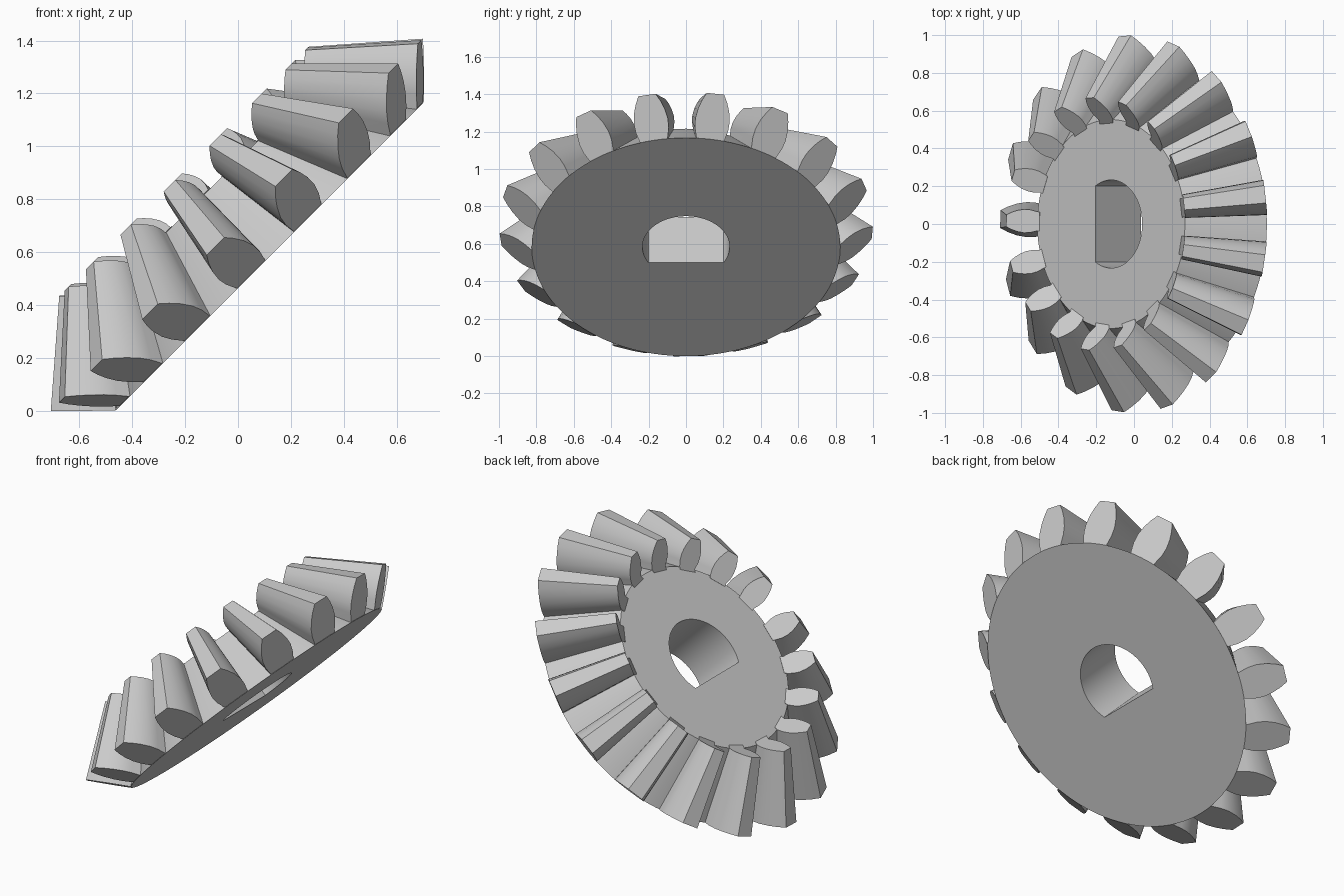
import bpy, bmesh, math
from mathutils import Matrix, Vector

cube = bpy.data.objects.get("Cube")
if cube:
    bpy.data.objects.remove(cube)

TEETH = 17
SEGMENTS = 120
APEX = 1.035          # height where all tooth edges meet
INNER = 0.67          # size of the small tooth end relative to the large end
ROOT_R, TIP_R, TIP_H = 0.825, 0.998, 0.173
BORE_R = 0.233
PLACE = Matrix.Translation((0.12, 0, 0.583)) @ Matrix.Rotation(math.radians(-45), 4, 'Y')

steel = bpy.data.materials.new("grey_steel")
steel.use_nodes = True
steel.diffuse_color = (0.6, 0.6, 0.6, 1)
steel.node_tree.nodes["Principled BSDF"].inputs["Base Color"].default_value = (0.6, 0.6, 0.6, 1)


def finish(bm, name, angle):
    """Turn a bmesh into a tilted, smooth-by-angle object."""
    bmesh.ops.recalc_face_normals(bm, faces=bm.faces[:])
    mesh = bpy.data.meshes.new(name)
    bm.to_mesh(mesh)
    bm.free()
    mesh.materials.append(steel)
    ob = bpy.data.objects.new(name, mesh)
    bpy.context.collection.objects.link(ob)
    ob.matrix_world = PLACE
    bpy.ops.object.select_all(action='DESELECT')
    ob.select_set(True)
    bpy.context.view_layer.objects.active = ob
    bpy.ops.object.shade_smooth_by_angle(angle=math.radians(angle))


def bore_radius(a):
    """Round bore with one flat side."""
    return BORE_R if math.cos(a) >= -0.5 else -0.5 * BORE_R / math.cos(a)


# Gear body: conical ring with a D-shaped bore
bm = bmesh.new()
top_h = APEX * (1 - INNER)
sections = [(lambda a: ROOT_R, 0), (lambda a: ROOT_R * INNER, top_h),
            (bore_radius, top_h), (bore_radius, 0)]
rings = []
for radius, h in sections:
    angles = [math.tau * i / SEGMENTS for i in range(SEGMENTS)]
    rings.append([bm.verts.new((radius(a) * math.cos(a), radius(a) * math.sin(a), h))
                  for a in angles])
for k, ring in enumerate(rings):
    other = rings[(k + 1) % len(rings)]
    for i in range(SEGMENTS):
        j = (i + 1) % SEGMENTS
        bm.faces.new((ring[i], ring[j], other[j], other[i]))
finish(bm, "gear_body", 30)

# Teeth: barrel-shaped section tapering towards the apex
flank = [(0.076, 0), (0.09, 0.22), (0.093, 0.42), (0.084, 0.64), (0.068, 0.83), (0.047, 1)]
half = [Vector((ROOT_R - 0.03, 0.074, 0.004))]
half += [Vector((ROOT_R + (TIP_R - ROOT_R) * t, w, 0.002 + (TIP_H - 0.002) * t)) for w, t in flank]
outline = half + [Vector((p.x, -p.y, p.z)) for p in reversed(half)]
apex = Vector((0, 0, APEX))

bm = bmesh.new()
for n in range(TEETH):
    turn = Matrix.Rotation(math.radians(9.1) + math.tau * n / TEETH, 3, 'Z')
    large = [bm.verts.new(turn @ p) for p in outline]
    small = [bm.verts.new(turn @ apex.lerp(p, INNER)) for p in outline]
    bm.faces.new(large)
    bm.faces.new(small)
    for i in range(len(outline)):
        j = (i + 1) % len(outline)
        bm.faces.new((large[i], large[j], small[j], small[i]))
finish(bm, "gear_teeth", 25)
